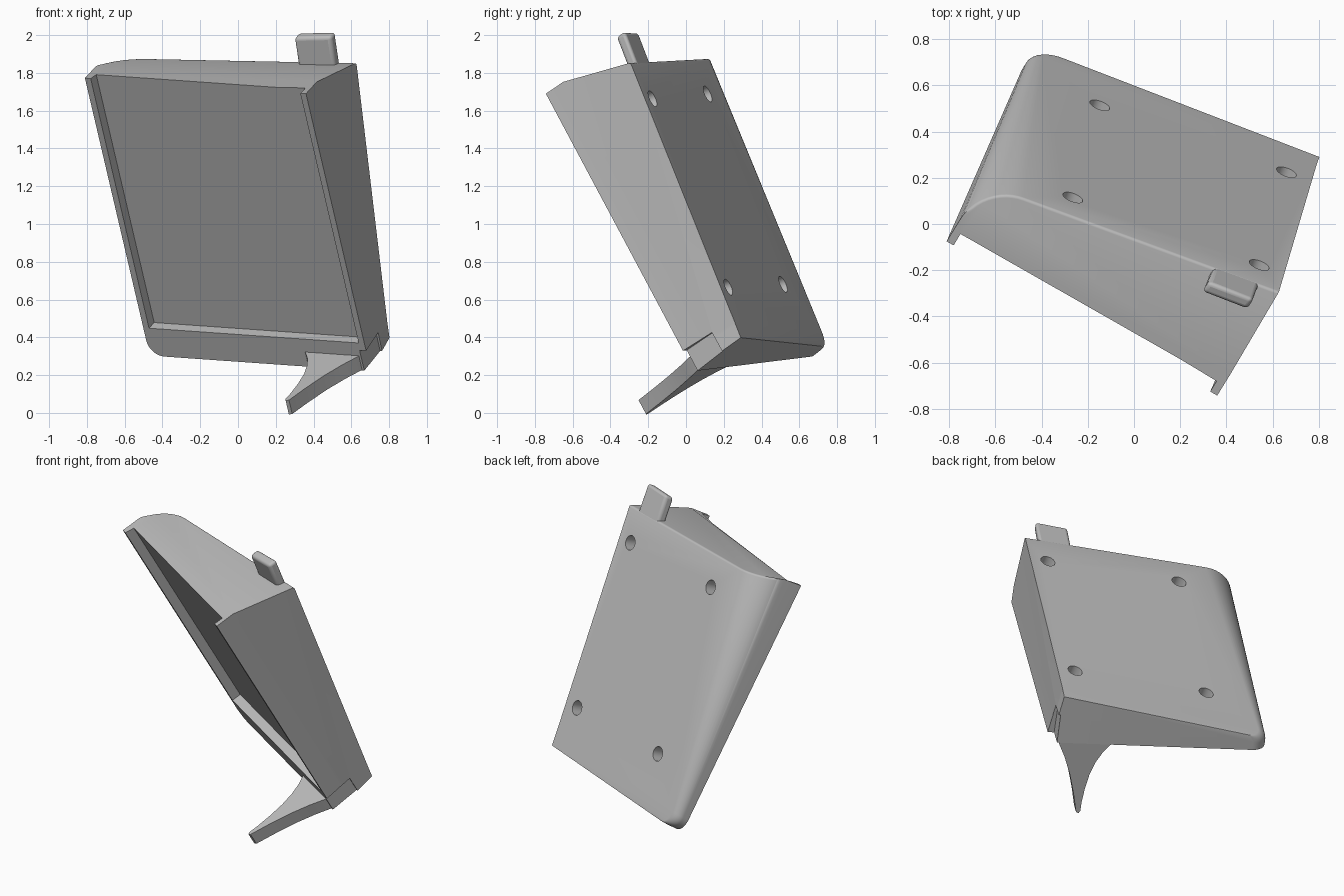
import bpy, bmesh, math
from mathutils import Vector

cube = bpy.data.objects.get("Cube")
if cube:
    bpy.data.objects.remove(cube, do_unlink=True)

# Tilted frame of the holder: across, up and depth (towards the back)
CORNER = Vector((0.36, -0.742, 1.69))
ACROSS = Vector((0.867, -0.494, -0.061))
UP = Vector((-0.202, -0.461, 0.864))
DEPTH = Vector((0.455, 0.737, 0.4995))
WIDTH, HEIGHT = 1.35, 1.70

grey = bpy.data.materials.new("mid grey")
grey.use_nodes = True
grey.diffuse_color = (0.5, 0.5, 0.5, 1)
grey.node_tree.nodes["Principled BSDF"].inputs["Base Color"].default_value = (0.5, 0.5, 0.5, 1)


def place(u, v, n):
    return CORNER + ACROSS * u + UP * v + DEPTH * n


def back(u, v):
    """Depth of the slanted back plate."""
    return 0.55 + 0.173 * u + 0.139 * v


def finish(bm, name):
    bmesh.ops.recalc_face_normals(bm, faces=bm.faces[:])
    mesh = bpy.data.meshes.new(name)
    bm.to_mesh(mesh)
    bm.free()
    mesh.materials.append(grey)
    ob = bpy.data.objects.new(name, mesh)
    bpy.context.collection.objects.link(ob)
    return ob


def loft(rings, name):
    """Join equal rings of local points and close both ends."""
    bm = bmesh.new()
    loops = [[bm.verts.new(place(*p)) for p in ring] for ring in rings]
    count = len(loops[0])
    for a, b in zip(loops, loops[1:]):
        for i in range(count):
            j = (i + 1) % count
            bm.faces.new((a[i], a[j], b[j], b[i]))
    bm.faces.new(loops[0])
    bm.faces.new(loops[-1])
    return finish(bm, name)


def block(name, u0, u1, v0, v1, n0, n1):
    return loft([[(u0, v, n0), (u1, v, n0), (u1, v, n1), (u0, v, n1)] for v in (v0, v1)], name)


def activate(ob):
    bpy.ops.object.select_all(action='DESELECT')
    ob.select_set(True)
    bpy.context.view_layer.objects.active = ob


def cut(ob, cutter):
    cutter.hide_render = True
    mod = ob.modifiers.new("cut", 'BOOLEAN')
    mod.operation, mod.solver, mod.object = 'DIFFERENCE', 'EXACT', cutter
    activate(ob)
    bpy.ops.object.modifier_apply(modifier=mod.name)
    bpy.data.objects.remove(cutter, do_unlink=True)


def smooth(ob, angle=30):
    activate(ob)
    bpy.ops.object.shade_smooth_by_angle(angle=math.radians(angle))


def section(v, inset, lift):
    """Body cross-section with a rounded back left corner; lift shapes the end."""
    w = inset - WIDTH
    t = 0.19 + 0.085 * v
    corner = Vector((w, back(w, v)))
    start, end = corner - Vector((0, t)), Vector((w + t, back(w + t, v)))
    pts = [(0, 0), (w, 0)]
    for i in range(13):
        s = i / 12
        a, b, c = (1 - s) ** 2, 1.414 * s * (1 - s), s * s
        pts.append(tuple((start * a + corner * b + end * c) / (a + b + c)))
    pts += [(0, back(0, v)), (0, min(0.125, back(0, v) / 2))]
    ring = []
    for u, n in pts:
        shift = lift(n)
        n += 0.139 * shift * n / back(u, v)
        if u == 0:
            u = 0.089 * n * v
        ring.append((u, v + shift, n))
    return ring


# Wedge body, lofted from the sloped top to the rounded bottom left corner
rings = [section(0, 0, lambda n: -0.28 * max(0, n - 0.125))]
R = 0.09
for i in range(9):
    a = math.pi / 2 * i / 8
    rings.append(section(-HEIGHT + R * (1 - math.sin(a)), R * (1 - math.cos(a)),
                         lambda n: 0.06 * n))
body = loft(rings, "wedge_body")

# Soften the edge between the top and the back
bm = bmesh.new()
bm.from_mesh(body.data)
bm.verts.ensure_lookup_table()
top_back = [e for e in bm.edges if all(4 <= v.index <= 15 for v in e.verts)]
bmesh.ops.bevel(bm, geom=top_back, offset=0.012, segments=3, affect='EDGES', profile=0.5)
bm.to_mesh(body.data)
bm.free()

# Shallow front pocket, open at the top, between two side rails
cut(body, block("pocket_cutter", 0.035 - WIDTH, -0.035, -1.53, 0.3, -0.2, 0.06))
# Notch at the lower right corner
cut(body, block("notch_cutter", -0.04, 0.2, -2, -1.575, -0.2, 0.19))

# Four blind screw holes in the back plate
for u, v in ((-0.12, -0.32), (-0.965, -0.27), (-0.154, -1.39), (-1.0, -1.348)):
    circle = [(0.045 * math.cos(k * math.tau / 32), 0.045 * math.sin(k * math.tau / 32))
              for k in range(32)]
    hole = loft([[(u + x - 0.173 * d, v + y - 0.139 * d, back(u + x, v + y) + d)
                  for x, y in circle] for d in (-0.085, 0.06)], "hole_cutter")
    cut(body, hole)
smooth(body)

# Curved claw reaching forward from the bottom
outline = [(-0.42, 0.05), (-0.38, 0), (-0.335, -0.06), (-0.30, -0.13), (-0.272, -0.22),
           (-0.256, -0.32), (-0.248, -0.42), (-0.248, -0.48), (-0.238, -0.498),
           (-0.222, -0.49), (-0.19, -0.36), (-0.148, -0.22), (-0.1, -0.1),
           (-0.055, -0.01), (-0.041, 0.05)]
claw = loft([[(u, v, n) for u, n in outline] for v in (-1.61, -1.695)], "bottom_claw")
smooth(claw)

# Rounded tab standing on the top edge, flush with the back plate
U0, U1 = -0.295, -0.09
tab = loft([[(U0, v, back(U0, v) - 0.06), (U1, v, back(U1, v) - 0.06),
             (U1, v, back(U1, v) - 0.001), (U0, v, back(U0, v) - 0.001)]
            for v in (-0.2, 0.062)], "top_tab")
bevel = tab.modifiers.new("round", 'BEVEL')
bevel.width, bevel.segments = 0.018, 4
smooth(tab, 40)
